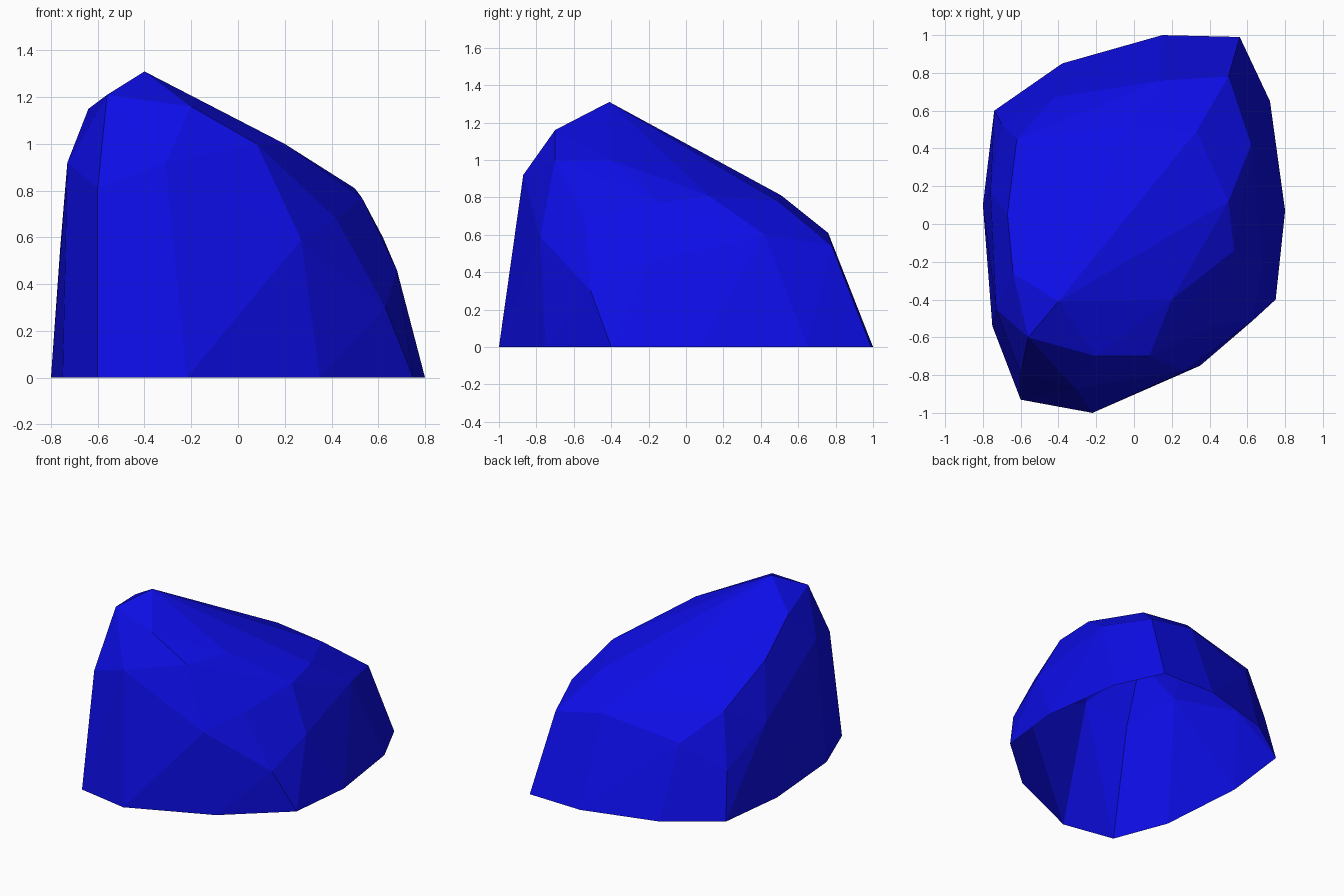
import bpy
import bmesh

# Remove the default cube
default_cube = bpy.data.objects.get("Cube")
if default_cube:
    bpy.data.objects.remove(default_cube, do_unlink=True)


def make_material(name, colour):
    material = bpy.data.materials.new(name)
    material.use_nodes = True
    material.diffuse_color = colour
    shader = next(n for n in material.node_tree.nodes if n.type == "BSDF_PRINCIPLED")
    shader.inputs["Base Color"].default_value = colour
    shader.inputs["Roughness"].default_value = 0.9
    return material


def chiselled_hull(name, corners, material):
    """Wrap the corners in flat facets and leave the underside open."""
    bm = bmesh.new()
    for corner in corners:
        bm.verts.new(corner)
    hull = bmesh.ops.convex_hull(bm, input=bm.verts[:])
    spare = {g for g in hull["geom_interior"] + hull["geom_unused"]
             if isinstance(g, bmesh.types.BMVert)}
    bmesh.ops.delete(bm, geom=list(spare), context="VERTS")
    bmesh.ops.recalc_face_normals(bm, faces=bm.faces[:])

    # Open underside
    underside = [f for f in bm.faces if all(v.co.z < 0.001 for v in f.verts)]
    bmesh.ops.delete(bm, geom=underside, context="FACES")

    # Merge triangles that lie almost in one plane
    bmesh.ops.dissolve_limit(bm, angle_limit=0.04, verts=bm.verts[:], edges=bm.edges[:])

    mesh = bpy.data.meshes.new(name)
    bm.to_mesh(mesh)
    bm.free()
    mesh.materials.append(material)
    rock = bpy.data.objects.new(name, mesh)
    bpy.context.collection.objects.link(rock)
    return rock


# Ground outline, anticlockwise from the front
ground_outline = [
    (-.6, -.93), (-.22, -1), (.35, -.75), (.75, -.4), (.8, .07), (.72, .65),
    (.56, .99), (.15, 1), (-.38, .85), (-.74, .6), (-.8, .1), (-.75, -.54),
]

# Corners where the steep sides break into the crown
side_corners = [
    (-.6, -.79, .81), (-.31, -.87, .92), (.27, -.78, .59), (.42, -.54, .68),
    (.63, -.51, .3), (.68, -.19, .46), (.62, .42, .6), (.5, .78, .54),
    (.14, .76, .61), (-.42, .67, .51), (-.7, .53, .33), (-.62, .45, .71),
    (-.76, .17, .56), (-.73, -.45, .92),
]

# Corners of the sloping crown, with the peak first
crown_corners = [
    (-.4, -.41, 1.31), (-.2, -.7, 1.16), (.08, -.7, 1), (.2, -.4, 1),
    (.53, -.14, .77), (.5, .12, .81), (.33, .49, .78), (.15, .2, .92),
    (-.04, .51, .81), (-.45, .2, .95), (-.67, .05, .94),
    (-.64, -.26, 1.15), (-.56, -.6, 1.21),
]

# Rock
blue = make_material("deep blue", (0.004, 0.004, 0.8, 1))
base = [(x, y, 0) for x, y in ground_outline]
chiselled_hull("rock", base + side_corners + crown_corners, blue)
